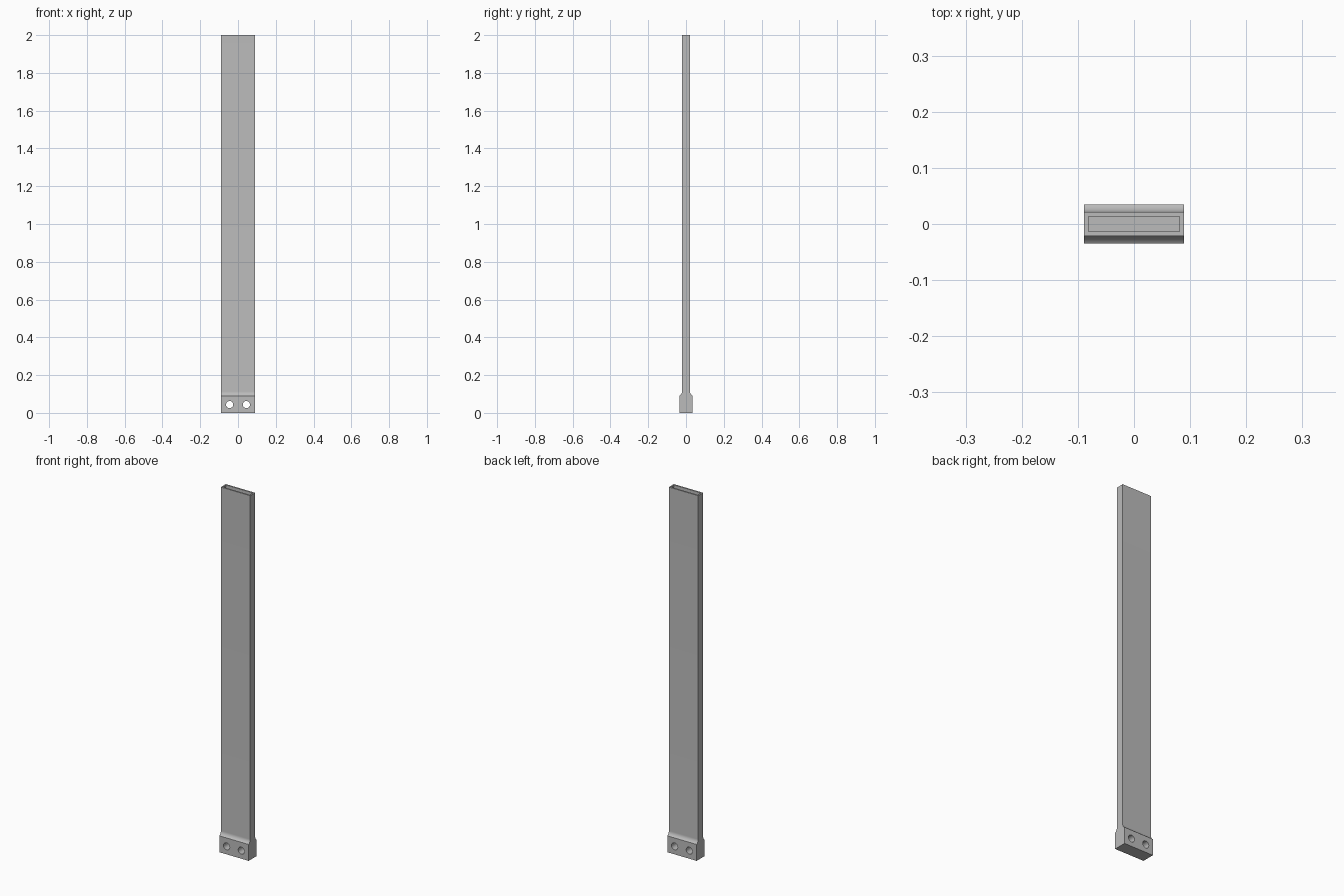
import bpy
import bmesh
import math

cube = bpy.data.objects.get("Cube")
if cube:
    bpy.data.objects.remove(cube, do_unlink=True)

HALF_W = 0.089      # half width along x
TUBE_Y = 0.0215     # half thickness of the hollow blade
BASE_Y = 0.035      # half thickness of the foot block
SHOULDER_Z = 0.09   # top of the foot block
SWEEP = math.radians(60)

grey = bpy.data.materials.new("metal_grey")
grey.use_nodes = True
colour = (0.5, 0.5, 0.5, 1)
grey.diffuse_color = colour
grey.node_tree.nodes["Principled BSDF"].inputs["Base Color"].default_value = colour


def cut(target, cutter):
    """Subtract a helper shape, then discard it."""
    cutter.hide_render = True
    mod = target.modifiers.new("cut", "BOOLEAN")
    mod.operation = "DIFFERENCE"
    mod.solver = "EXACT"
    mod.object = cutter
    bpy.ops.object.select_all(action="DESELECT")
    bpy.context.view_layer.objects.active = target
    target.select_set(True)
    bpy.ops.object.modifier_apply(modifier=mod.name)
    bpy.data.objects.remove(cutter, do_unlink=True)


# Side profile: foot block, concave fillet, slim blade
radius = (BASE_Y - TUBE_Y) / (1 - math.cos(SWEEP))
half = [(BASE_Y, 0)]
for i in range(9):
    a = SWEEP * (1 - i / 8)
    half.append((TUBE_Y + radius * (1 - math.cos(a)),
                 SHOULDER_Z + radius * (math.sin(SWEEP) - math.sin(a))))
half.append((TUBE_Y, 2))
profile = half + [(-y, z) for y, z in reversed(half)]

# Sweep the profile across the width
bm = bmesh.new()
face = bm.faces.new([bm.verts.new((-HALF_W, y, z)) for y, z in profile])
ext = bmesh.ops.extrude_face_region(bm, geom=[face])
verts = [g for g in ext["geom"] if isinstance(g, bmesh.types.BMVert)]
bmesh.ops.translate(bm, verts=verts, vec=(2 * HALF_W, 0, 0))
bmesh.ops.recalc_face_normals(bm, faces=bm.faces)
mesh = bpy.data.meshes.new("hollow_post")
bm.to_mesh(mesh)
bm.free()
post = bpy.data.objects.new("hollow_post", mesh)
bpy.context.collection.objects.link(post)
mesh.materials.append(grey)

# Slot open at the top, closed by the foot block
slot_top = 2.1
bpy.ops.mesh.primitive_cube_add(size=1, location=(0, 0, (slot_top + SHOULDER_Z) / 2))
slot = bpy.context.object
slot.name = "slot_cutter"
slot.scale = (0.163, 0.027, slot_top - SHOULDER_Z)
cut(post, slot)

# Two bolt holes through the foot block
for side in (-1, 1):
    bpy.ops.mesh.primitive_cylinder_add(
        vertices=32, radius=0.019, depth=0.2,
        location=(side * 0.0445, 0, 0.044), rotation=(math.pi / 2, 0, 0))
    bpy.context.object.name = "hole_cutter"
    cut(post, bpy.context.object)

bpy.ops.object.shade_smooth_by_angle(angle=math.radians(30))
